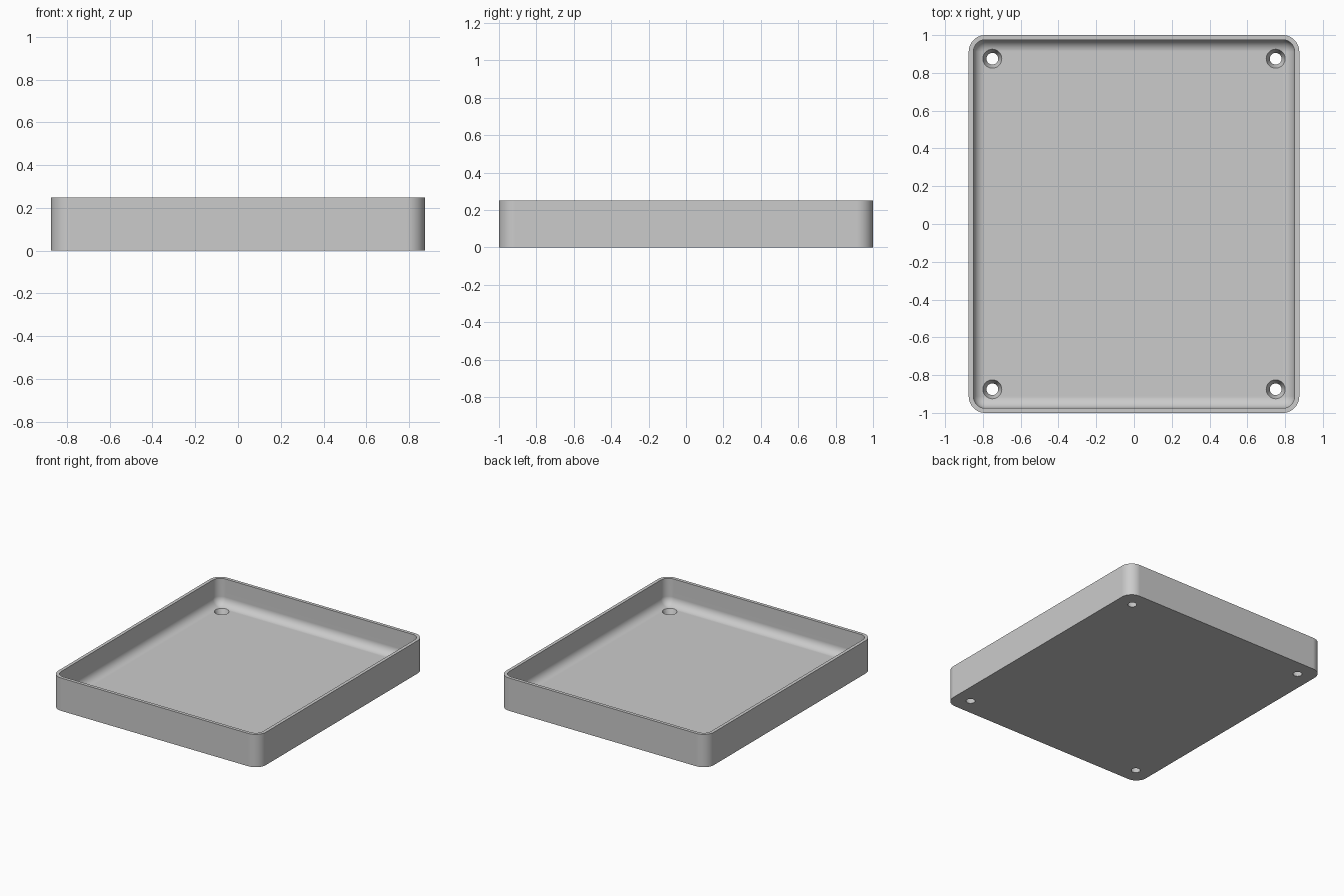
import bpy
import bmesh
import math

cube = bpy.data.objects.get("Cube")
if cube:
    bpy.data.objects.remove(cube, do_unlink=True)

HALF_X, HALF_Y, HEIGHT = 0.875, 1.0, 0.25
WALL, FLOOR = 0.025, 0.05
OUTER_R = 0.0875
FILLET = OUTER_R - WALL
CORNER_STEPS, FILLET_STEPS = 12, 10

grey = bpy.data.materials.new("plain grey")
grey.use_nodes = True
grey.diffuse_color = (0.6, 0.6, 0.6, 1)
grey.node_tree.nodes["Principled BSDF"].inputs["Base Color"].default_value = (0.6, 0.6, 0.6, 1)


def ring(bm, inset, z):
    """Rounded rectangle, inset from the outer outline."""
    r = OUTER_R - inset
    cx, cy = HALF_X - OUTER_R, HALF_Y - OUTER_R
    verts = []
    for q, (sx, sy) in enumerate([(1, 1), (-1, 1), (-1, -1), (1, -1)]):
        for i in range(CORNER_STEPS + 1):
            a = math.pi / 2 * (q + i / CORNER_STEPS)
            verts.append(bm.verts.new((sx * cx + r * math.cos(a), sy * cy + r * math.sin(a), z)))
    return verts


def make_object(name, bm):
    bmesh.ops.recalc_face_normals(bm, faces=bm.faces)
    mesh = bpy.data.meshes.new(name)
    bm.to_mesh(mesh)
    bm.free()
    mesh.materials.append(grey)
    obj = bpy.data.objects.new(name, mesh)
    bpy.context.collection.objects.link(obj)
    return obj


# Tray shell: outer wall, rim, inner wall, floor fillet
profile = [(0, 0), (0, HEIGHT), (WALL, HEIGHT)]
for i in range(FILLET_STEPS + 1):
    a = math.pi / 2 * i / FILLET_STEPS
    profile.append((WALL + FILLET * (1 - math.cos(a)), FLOOR + FILLET * (1 - math.sin(a))))

bm = bmesh.new()
rings = [ring(bm, inset, z) for inset, z in profile]
for low, high in zip(rings, rings[1:]):
    for i in range(len(low)):
        j = (i + 1) % len(low)
        bm.faces.new((low[i], low[j], high[j], high[i]))
bm.faces.new(rings[0][::-1])
bm.faces.new(rings[-1])
bmesh.ops.remove_doubles(bm, verts=bm.verts, dist=1e-5)
tray = make_object("tray", bm)

# Tapered screw holes in the four corners
TOP_R, BOTTOM_R, OVER = 0.05, 0.031, 0.02
slope = (TOP_R - BOTTOM_R) / FLOOR
bm = bmesh.new()
for sx in (-1, 1):
    for sy in (-1, 1):
        cone = bmesh.ops.create_cone(bm, cap_ends=True, segments=32,
                                     radius1=BOTTOM_R - slope * OVER,
                                     radius2=TOP_R + slope * OVER,
                                     depth=FLOOR + 2 * OVER)
        bmesh.ops.translate(bm, verts=cone["verts"], vec=(sx * 0.75, sy * 0.875, FLOOR / 2))
cutter = make_object("screw_hole_cutter", bm)
cutter.hide_render = True

cut = tray.modifiers.new("screw holes", "BOOLEAN")
cut.operation = "DIFFERENCE"
cut.solver = "EXACT"
cut.object = cutter
bpy.ops.object.select_all(action="DESELECT")
bpy.context.view_layer.objects.active = tray
tray.select_set(True)
bpy.ops.object.modifier_apply(modifier=cut.name)
bpy.data.objects.remove(cutter, do_unlink=True)

# Smooth corners and fillet, crisp rim and hole edges
bpy.ops.object.shade_smooth_by_angle(angle=math.radians(30))
weighted = tray.modifiers.new("flat floor shading", "WEIGHTED_NORMAL")
weighted.keep_sharp = True
